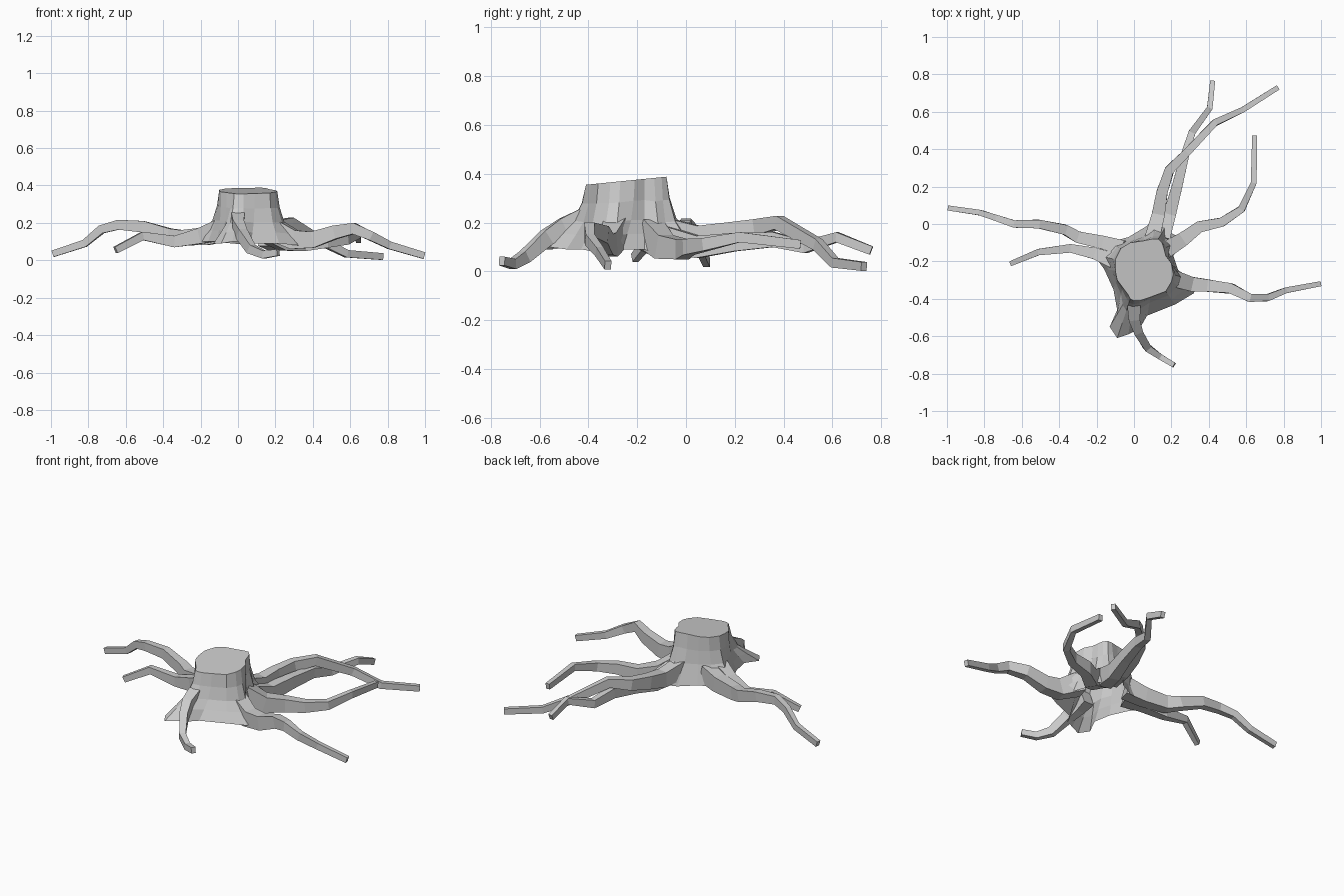
import bpy
import bmesh
from mathutils import Vector

default_cube = bpy.data.objects.get("Cube")
if default_cube:
    bpy.data.objects.remove(default_cube, do_unlink=True)

# One plain material for the whole stump
wood = bpy.data.materials.new("weathered grey wood")
wood.use_nodes = True
wood_colour = (0.6, 0.6, 0.6, 1)
wood.diffuse_color = wood_colour
wood.node_tree.nodes["Principled BSDF"].inputs["Base Color"].default_value = wood_colour


def finish_object(name, bm):
    """Turn a bmesh into a flat shaded object in the scene."""
    bmesh.ops.recalc_face_normals(bm, faces=bm.faces)
    mesh = bpy.data.meshes.new(name)
    bm.to_mesh(mesh)
    bm.free()
    mesh.materials.append(wood)
    obj = bpy.data.objects.new(name, mesh)
    bpy.context.collection.objects.link(obj)
    return obj


def bridge_rings(bm, rings):
    """Join neighbouring closed rings of vertices with quads."""
    for lower, upper in zip(rings, rings[1:]):
        count = len(lower)
        for i in range(count):
            j = (i + 1) % count
            bm.faces.new((lower[i], lower[j], upper[j], upper[i]))


def build_stump(name, outline, levels):
    """Flare a sawn top outline out to a lobed, open base."""
    bm = bmesh.new()
    rings = []
    for spread, drop in levels:
        ring = []
        for top_x, top_y, base_x, base_y, base_z in outline:
            # The sawn top slopes up gently towards the back
            top = Vector((top_x, top_y, 0.396 + 0.1 * top_y))
            base = Vector((base_x, base_y, base_z))
            point = top.lerp(base, spread)
            point.z = top.z + (base.z - top.z) * drop
            ring.append(bm.verts.new(point))
        rings.append(ring)
    bridge_rings(bm, rings)
    bm.faces.new(rings[0])
    return finish_object(name, bm)


def build_root(name, path, start_size, end_size=0.015):
    """Sweep a tapering four-sided section along a path from stump to tip."""
    bm = bmesh.new()
    points = [Vector(p) for p in path]
    last = len(points) - 1
    rings = []
    for i, point in enumerate(points):
        ahead = points[min(i + 1, last)] - points[max(i - 1, 0)]
        ahead.normalize()
        side = ahead.cross(Vector((0, 0, 1))).normalized()
        up = side.cross(ahead)
        taper = (1 - i / last) ** 1.5
        half = end_size + (start_size - end_size) * taper
        # Sections are a little taller than wide
        side *= half * 0.9
        up *= half * 1.2
        corners = (side + up, up - side, -side - up, side - up)
        rings.append([bm.verts.new(point + c) for c in corners])
    bridge_rings(bm, rings)
    bm.faces.new(rings[0])
    bm.faces.new(rings[-1])
    return finish_object(name, bm)


# Stump: each row is top x, y then base x, y, z, running around the trunk
stump_outline = [
    (-.1, -.19, -.22, -.16, .1),
    (-.07, -.13, -.14, -.1, .1),
    (-.02, -.1, -.03, -.07, .09),
    (.05, -.09, .07, -.01, .08),
    (.1, -.08, .12, .05, .1),
    (.13, -.08, .2, .04, .07),
    (.15, -.1, .2, -.05, .07),
    (.16, -.13, .27, -.08, .06),
    (.17, -.17, .21, -.17, .09),
    (.2, -.21, .24, -.26, .09),
    (.21, -.27, .34, -.31, .08),
    (.2, -.31, .32, -.37, .08),
    (.17, -.36, .22, -.43, .09),
    (.09, -.39, .07, -.49, .09),
    (.03, -.41, .03, -.56, .1),
    (0, -.41, -.03, -.59, .1),
    (-.02, -.4, -.09, -.61, .09),
    (-.03, -.38, -.13, -.55, .09),
    (-.06, -.34, -.09, -.46, .1),
    (-.09, -.3, -.11, -.35, .1),
    (-.1, -.25, -.16, -.24, .1),
]
# Spread and drop fractions from the sawn top to the base
stump_levels = [(0, 0), (.1, .3), (.3, .58), (.62, .78), (1, 1)]
build_stump("stump", stump_outline, stump_levels)

# Roots on the right side
build_root("right_back_root", [
    (-.05, -.13, .16), (-.16, -.1, .13), (-.3, -.07, .12), (-.37, -.03, .135),
    (-.51, 0, .18), (-.64, 0, .19), (-.73, .03, .165), (-.82, .06, .09),
    (-.99, .085, .035)], .045)
build_root("right_front_root", [
    (-.1, -.2, .16), (-.2, -.16, .13), (-.34, -.13, .1),
    (-.51, -.15, .13), (-.655, -.21, .055)], .045)

# Roots on the left side
build_root("left_front_root", [
    (.18, -.28, .17), (.3, -.32, .11), (.4, -.33, .11), (.52, -.345, .15),
    (.62, -.395, .17), (.71, -.395, .13), (.81, -.355, .08),
    (.995, -.32, .025)], .05)
build_root("left_back_root", [
    (.15, -.15, .16), (.25, -.09, .1), (.35, -.015, .09), (.47, .01, .1),
    (.575, .08, .11), (.64, .22, .14), (.645, .47, .11)], .05)

# Two long roots crossing at the back
build_root("back_high_root", [
    (.09, -.1, .17), (.13, .05, .14), (.15, .17, .16), (.19, .29, .18),
    (.28, .38, .2), (.43, .54, .11), (.58, .61, .035), (.77, .73, .02)], .045)
build_root("back_low_root", [
    (.15, -.08, .13), (.19, .05, .1), (.23, .2, .12), (.27, .36, .13),
    (.31, .49, .1), (.405, .62, .14), (.42, .76, .085)], .045)

# Short root dropping away at the front
build_root("front_root", [
    (0, -.42, .21), (0, -.5, .18), (.02, -.57, .14), (.07, -.66, .06),
    (.14, -.71, .03), (.215, -.755, .042)], .04)
